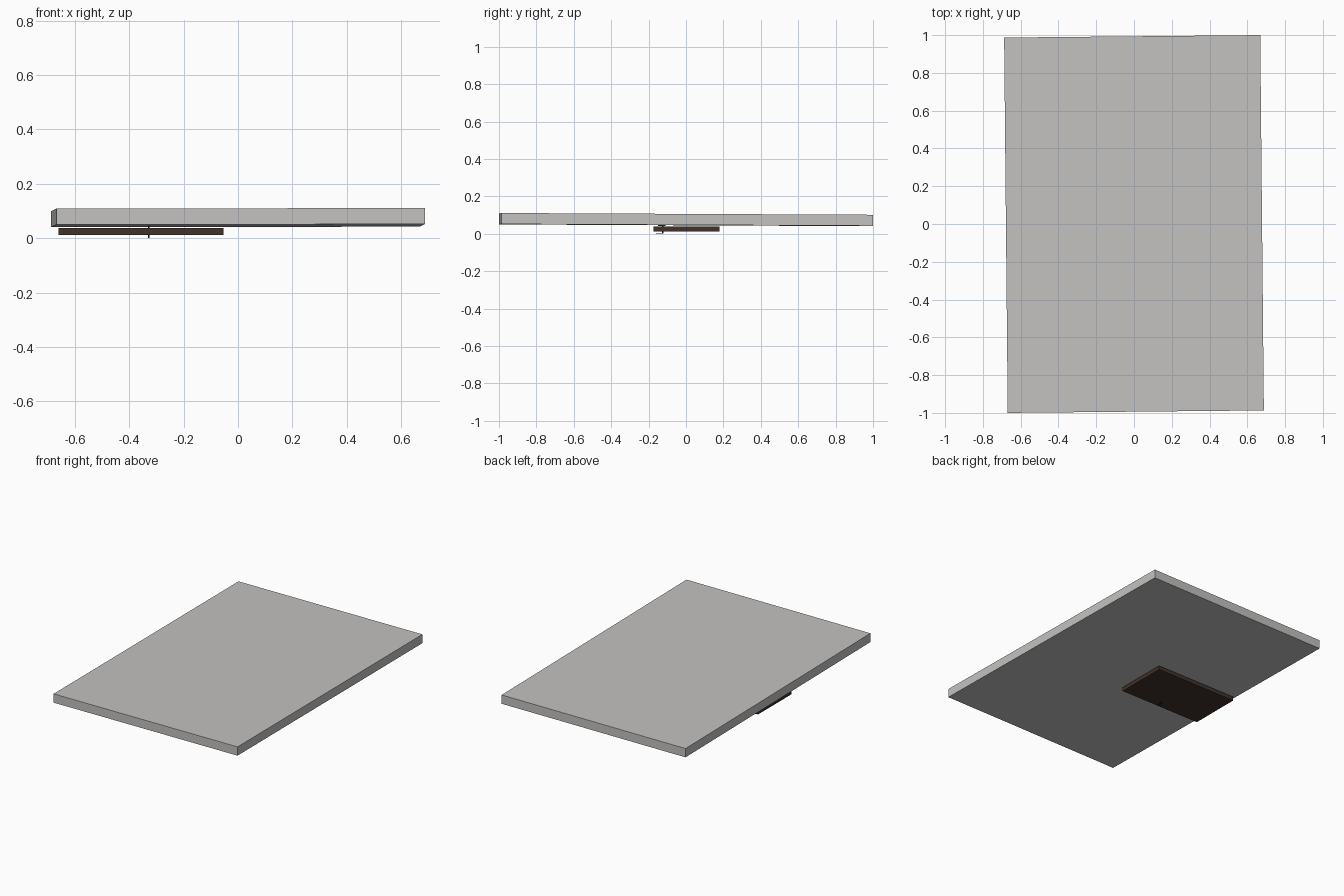
import bpy
from mathutils import Matrix, Vector
from math import radians

if "Cube" in bpy.data.objects:
    bpy.data.objects.remove(bpy.data.objects["Cube"])


def material(name, rgb):
    m = bpy.data.materials.new(name)
    m.diffuse_color = (*rgb, 1)
    m.use_nodes = True
    m.node_tree.nodes["Principled BSDF"].inputs["Base Color"].default_value = m.diffuse_color
    return m


stone = material("warm light grey", (0.55, 0.54, 0.53))
brown = material("dark brown", (0.05, 0.033, 0.023))
dark = material("near black", (0.02, 0.018, 0.015))


def box(name, center, size, mat, shear=(0, 0), turn=0):
    """Box with an optional turn about z and a slight slope along x and y."""
    bpy.ops.mesh.primitive_cube_add(size=1)
    ob = bpy.context.object
    ob.name = ob.data.name = name
    slope = Matrix.Identity(4)
    slope[2][0], slope[2][1] = shear
    ob.data.transform(Matrix.Translation(Vector(center)) @ slope
                      @ Matrix.Rotation(radians(turn), 4, 'Z')
                      @ Matrix.Diagonal((*size, 1)))
    ob.data.materials.append(mat)
    return ob


# large slab, slightly turned and tilted
box("slab", (0, 0, 0.0755), (1.356, 1.987, 0.059), stone, (0.0015, -0.0047), 0.55)

# small plate hanging below it
box("under_plate", (-0.357, 0.002, 0.025), (0.606, 0.354, 0.026), brown)

# tiny bent clip joining plate and slab
x = -0.328
box("clip_top", (x, -0.13, 0.0445), (0.006, 0.04, 0.005), dark)
box("clip_stem", (x, -0.124, 0.024), (0.006, 0.006, 0.045), dark)
box("clip_foot", (x, -0.14, 0.0025), (0.006, 0.04, 0.005), dark)
